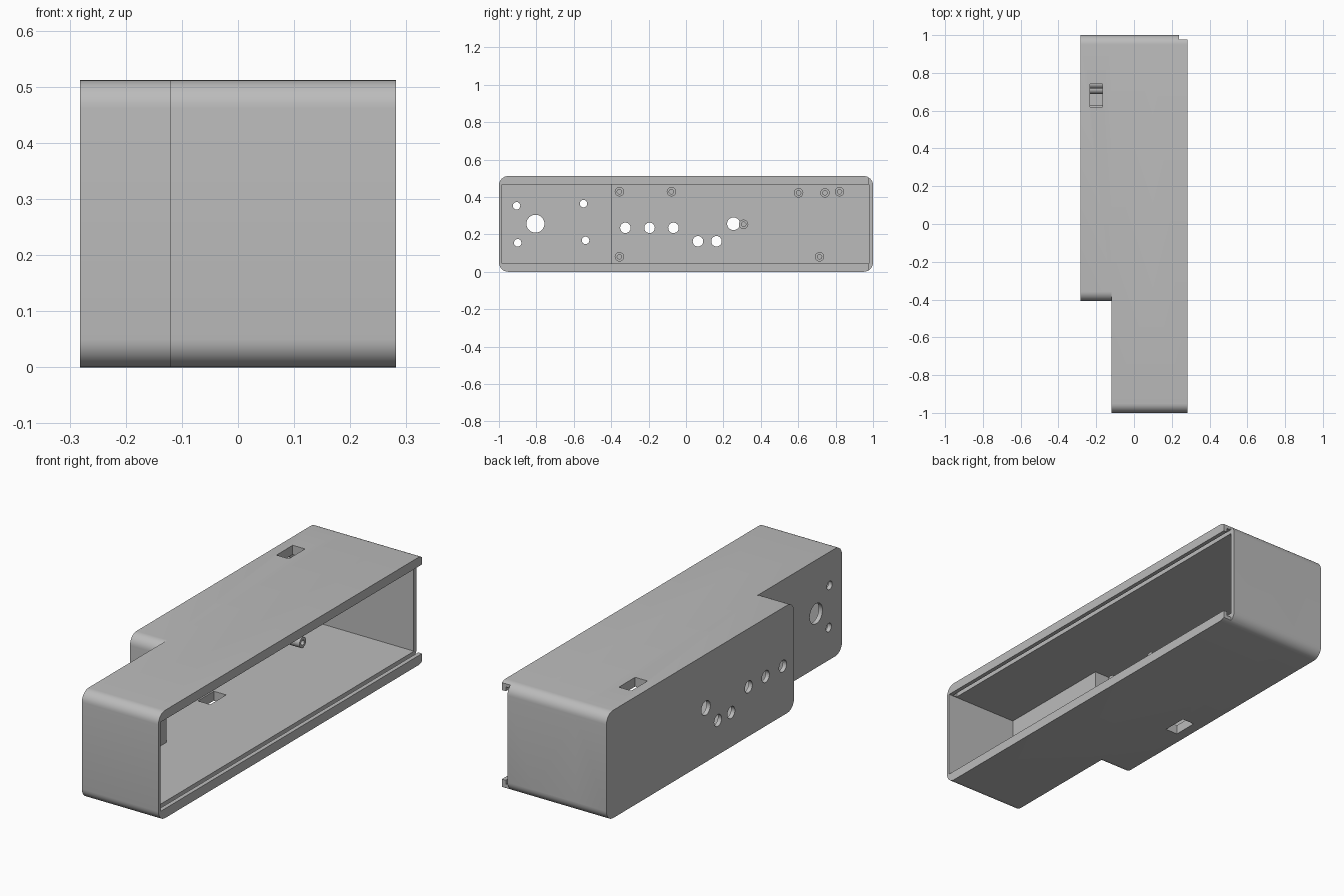
import bpy, bmesh, math
from mathutils import Matrix

if "Cube" in bpy.data.objects:
    bpy.data.objects.remove(bpy.data.objects["Cube"], do_unlink=True)

grey = bpy.data.materials.new("plain grey")
grey.use_nodes = True
grey.diffuse_color = (0.5, 0.5, 0.5, 1)
grey.node_tree.nodes["Principled BSDF"].inputs["Base Color"].default_value = (0.5, 0.5, 0.5, 1)

HEIGHT = 0.512
RADIUS = 0.05
ALONG_X = Matrix.Rotation(math.pi / 2, 4, "Y")


def add_object(name, bm):
    bmesh.ops.recalc_face_normals(bm, faces=bm.faces)
    mesh = bpy.data.meshes.new(name)
    bm.to_mesh(mesh)
    bm.free()
    mesh.materials.append(grey)
    obj = bpy.data.objects.new(name, mesh)
    bpy.context.collection.objects.link(obj)
    return obj


def box(name, x0, x1, y0, y1, z0, z1, radius=0):
    """Box with optional rounding of the edges that run along x."""
    bm = bmesh.new()
    bmesh.ops.create_cube(bm, size=1)
    for v in bm.verts:
        v.co.x = x1 if v.co.x > 0 else x0
        v.co.y = y1 if v.co.y > 0 else y0
        v.co.z = z1 if v.co.z > 0 else z0
    if radius:
        edges = [e for e in bm.edges if abs(e.verts[0].co.x - e.verts[1].co.x) > 0.01]
        bmesh.ops.bevel(bm, geom=edges, offset=radius, segments=8,
                        profile=0.5, affect="EDGES")
    return add_object(name, bm)


def rod(name, x0, x1, y, z, radius):
    bm = bmesh.new()
    place = Matrix.Translation(((x0 + x1) / 2, y, z)) @ ALONG_X
    bmesh.ops.create_cone(bm, cap_ends=True, segments=32, radius1=radius,
                          radius2=radius, depth=x1 - x0, matrix=place)
    return add_object(name, bm)


def combine(target, tool, operation):
    """Apply a boolean and remove the tool."""
    mod = target.modifiers.new("boolean", "BOOLEAN")
    mod.operation = operation
    mod.solver = "EXACT"
    mod.object = tool
    bpy.context.view_layer.objects.active = target
    bpy.ops.object.modifier_apply(modifier=mod.name)
    bpy.data.objects.remove(tool, do_unlink=True)


def smooth(obj):
    bpy.ops.object.select_all(action="DESELECT")
    obj.select_set(True)
    bpy.context.view_layer.objects.active = obj
    bpy.ops.object.shade_smooth_by_angle(angle=math.radians(30))


# Stepped outer body
case = box("case", -0.12, 0.282, -1, 1, 0, HEIGHT, RADIUS)
combine(case, box("deep_part", -0.282, 0.1, -0.408, 1, 0, HEIGHT, RADIUS), "UNION")

# Hollow inside, open on the left side
combine(case, box("main_cavity", -0.1, 0.4, -0.985, 0.978, 0.045, 0.468), "DIFFERENCE")
combine(case, box("deep_cavity", -0.262, 0.0, -0.395, 0.978, 0.045, 0.468), "DIFFERENCE")

# Sliding lid groove and the lowered rear wall
combine(case, box("lid_groove", 0.24, 0.262, -0.98, 1.1, 0.025, 0.488), "DIFFERENCE")
combine(case, box("rear_cut", 0.238, 0.4, 0.978, 1.1, -0.1, 0.6), "DIFFERENCE")

# Windows in the top and the bottom
combine(case, box("top_window", -0.232, -0.167, 0.62, 0.742, 0.4, 0.6), "DIFFERENCE")
combine(case, box("bottom_window", -0.232, -0.167, 0.03, 0.15, -0.1, 0.1), "DIFFERENCE")

# Round openings in the side panel: y, z, radius
holes = [(-0.906, 0.353, 0.02), (-0.9, 0.155, 0.02), (-0.548, 0.364, 0.02),
         (-0.537, 0.168, 0.02), (-0.805, 0.257, 0.048),
         (-0.324, 0.235, 0.028), (-0.195, 0.235, 0.028), (-0.067, 0.235, 0.028),
         (0.064, 0.163, 0.028), (0.163, 0.163, 0.028), (0.254, 0.257, 0.034)]
for y, z, r in holes:
    combine(case, rod("hole", -0.35, -0.05, y, z, r), "DIFFERENCE")
smooth(case)

# Screw posts standing on the inside of the side panel
posts = [(-0.356, 0.428), (-0.078, 0.428), (-0.356, 0.08), (0.308, 0.254),
         (0.602, 0.422), (0.743, 0.422), (0.821, 0.428), (0.714, 0.08)]
for i, (y, z) in enumerate(posts):
    post = rod(f"screw_post_{i + 1}", -0.27, -0.16, y, z, 0.025)
    combine(post, rod("bore", -0.255, -0.1, y, z, 0.012), "DIFFERENCE")
    smooth(post)
